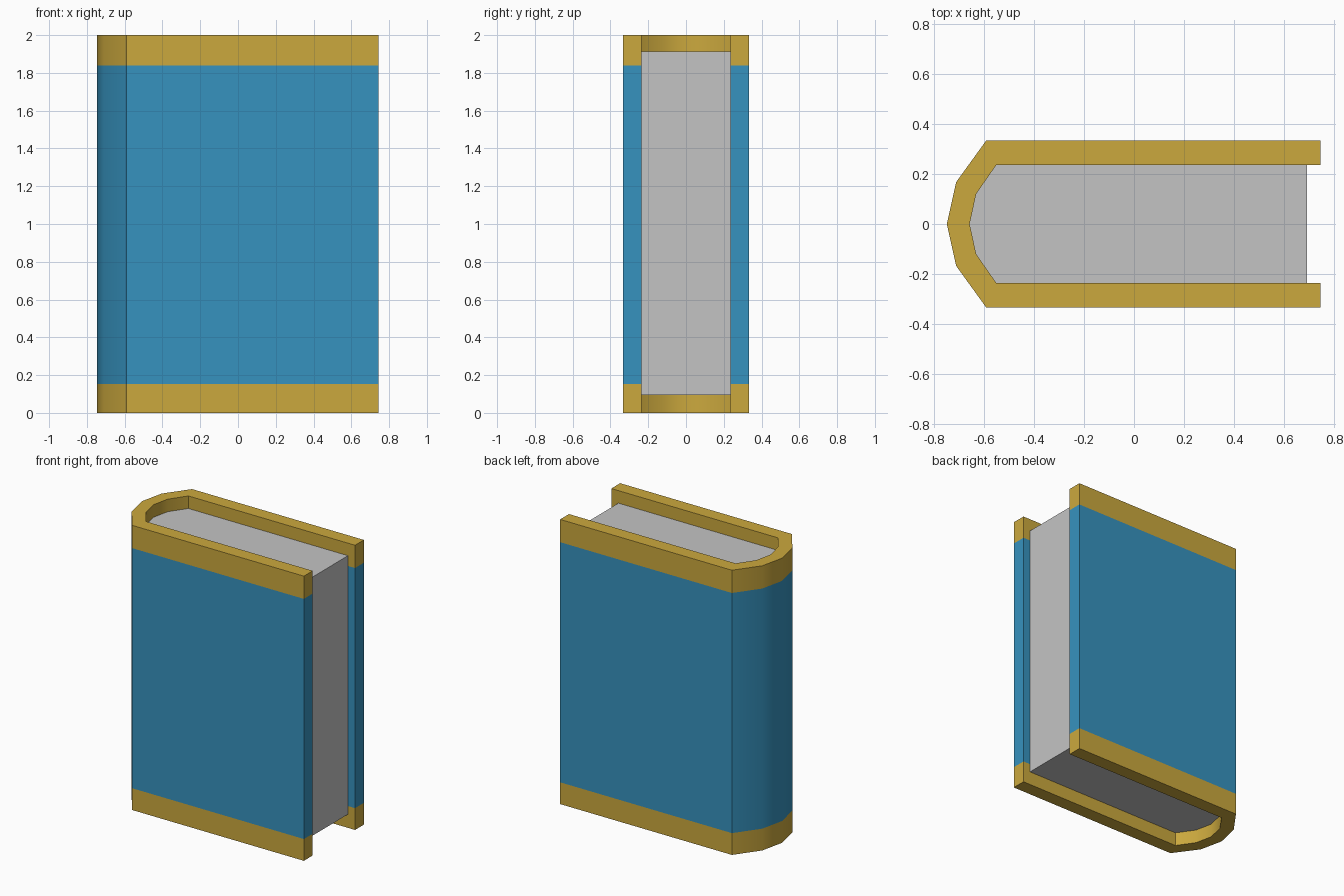
import bpy, bmesh, math

if "Cube" in bpy.data.objects:
    bpy.data.objects.remove(bpy.data.objects["Cube"])


def material(name, rgb):
    m = bpy.data.materials.new(name)
    m.diffuse_color = (*rgb, 1.0)
    m.use_nodes = True
    m.node_tree.nodes["Principled BSDF"].inputs["Base Color"].default_value = m.diffuse_color
    return m


gold = material("gold trim", (0.60, 0.395, 0.048))
blue = material("blue cover", (0.037, 0.29, 0.52))
paper = material("grey paper", (0.55, 0.55, 0.55))


def mirrored(half):
    """Complete a half profile (front edge to spine tip) across y = 0."""
    return half + [(x, -y) for x, y in reversed(half[:-1])]


def finish(name, bm, mats):
    bmesh.ops.recalc_face_normals(bm, faces=bm.faces)
    me = bpy.data.meshes.new(name)
    bm.to_mesh(me)
    bm.free()
    for m in mats:
        me.materials.append(m)
    ob = bpy.data.objects.new(name, me)
    bpy.context.collection.objects.link(ob)
    bpy.context.view_layer.objects.active = ob
    ob.select_set(True)
    bpy.ops.object.shade_smooth_by_angle(angle=math.radians(40))
    ob.select_set(False)
    return ob


outer = mirrored([(0.745, -0.333), (-0.59, -0.333), (-0.71, -0.167), (-0.747, 0)])
inner = mirrored([(0.745, -0.235), (-0.55, -0.235), (-0.63, -0.12), (-0.656, 0)])

# Cover: U-shaped wall in three height bands, gold at both ends
levels = [0, 0.153, 1.84, 2.0]
loop = outer + inner[::-1]
n, k = len(loop), len(outer)
bm = bmesh.new()
rings = [[bm.verts.new((x, y, z)) for x, y in loop] for z in levels]
for band, (a, b) in enumerate(zip(rings, rings[1:])):
    for i in range(n):
        j = (i + 1) % n
        f = bm.faces.new((a[i], a[j], b[j], b[i]))
        f.material_index = 1 if band == 1 else 0
for ring in (rings[0], rings[-1]):
    for i in range(k - 1):
        bm.faces.new((ring[i], ring[i + 1], ring[n - 2 - i], ring[n - 1 - i]))
finish("cover", bm, [gold, blue])

# Page block: fills the inside of the cover, recessed on three sides
pages = [(min(x, 0.69), y) for x, y in inner]
bm = bmesh.new()
face = bm.faces.new([bm.verts.new((x, y, 0.095)) for x, y in pages])
ext = bmesh.ops.extrude_face_region(bm, geom=[face], use_keep_orig=True)
for v in ext["geom"]:
    if isinstance(v, bmesh.types.BMVert):
        v.co.z = 1.912
finish("pages", bm, [paper])
